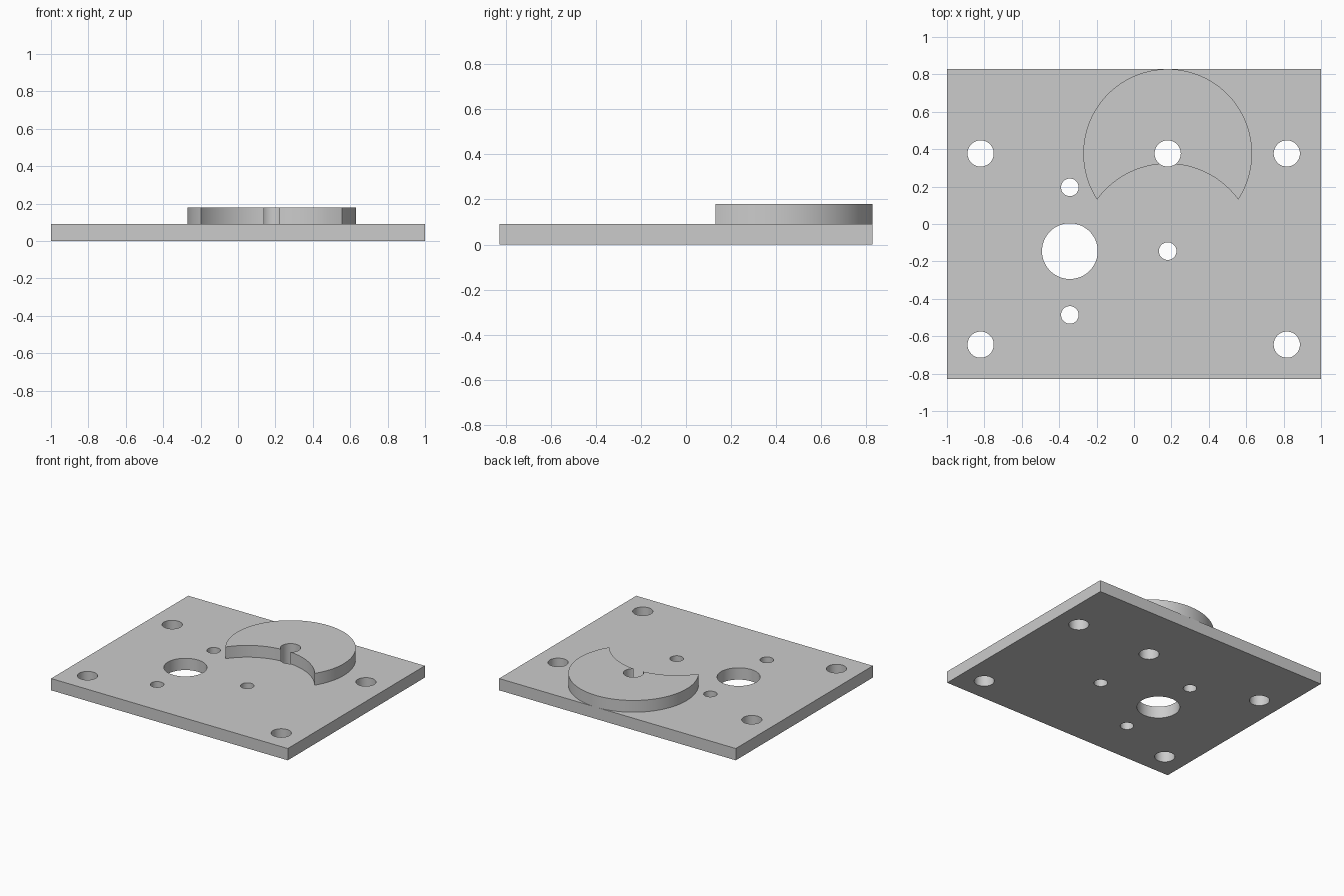
import bpy, bmesh
from math import radians
from mathutils import Matrix

default_cube = bpy.data.objects.get("Cube")
if default_cube:
    bpy.data.objects.remove(default_cube, do_unlink=True)

PLATE_TOP = 0.09
BOSS_TOP = 0.18
BOSS_X, BOSS_Y = 0.18, 0.377
ARC_Y = -0.145
BORE_X = -0.343

# One plain grey for the whole part
grey = bpy.data.materials.new("plain_grey")
grey.use_nodes = True
colour = (0.6, 0.6, 0.6, 1)
grey.diffuse_color = colour
grey.node_tree.nodes["Principled BSDF"].inputs["Base Color"].default_value = colour


def add_object(name, bm):
    mesh = bpy.data.meshes.new(name)
    bm.to_mesh(mesh)
    bm.free()
    mesh.materials.append(grey)
    obj = bpy.data.objects.new(name, mesh)
    bpy.context.collection.objects.link(obj)
    return obj


def cylinders(name, circles, bottom, top, sides=96):
    """Vertical cylinders given as (x, y, radius), all in one object."""
    bm = bmesh.new()
    for x, y, r in circles:
        bmesh.ops.create_cone(
            bm, cap_ends=True, segments=sides, radius1=r, radius2=r,
            depth=top - bottom,
            matrix=Matrix.Translation((x, y, (bottom + top) / 2)))
    return add_object(name, bm)


def cut(target, cutter):
    mod = target.modifiers.new("cut", 'BOOLEAN')
    mod.operation = 'DIFFERENCE'
    mod.solver = 'EXACT'
    mod.object = cutter
    bpy.ops.object.select_all(action='DESELECT')
    target.select_set(True)
    bpy.context.view_layer.objects.active = target
    bpy.ops.object.modifier_apply(modifier=mod.name)


# Base plate
bm = bmesh.new()
bmesh.ops.create_cube(bm, size=1)
bmesh.ops.scale(bm, vec=(2, 1.655, PLATE_TOP), verts=bm.verts)
bmesh.ops.translate(bm, vec=(0, 0, PLATE_TOP / 2), verts=bm.verts)
plate = add_object("base_plate", bm)

# Crescent boss, before cutting
boss = cylinders("crescent_boss", [(BOSS_X, BOSS_Y, 0.451)],
                 PLATE_TOP, BOSS_TOP, 192)

# Mounting holes, shaft hole, main bore and small screw holes
holes = [(x, y, 0.07) for x in (-0.82, 0.817) for y in (BOSS_Y, -0.645)]
holes += [(BOSS_X, BOSS_Y, 0.07), (BORE_X, ARC_Y, 0.149)]
holes += [(BORE_X, ARC_Y + dy, 0.047) for dy in (-0.341, 0.341)]
holes += [(BOSS_X, ARC_Y, 0.047)]
hole_cutter = cylinders("hole_cutter", holes, -0.1, 0.3)

# Round scoop that turns the disc into a crescent
scoop_cutter = cylinders("scoop_cutter", [(BOSS_X, ARC_Y, 0.467)],
                         0, 0.3, 192)

cut(plate, hole_cutter)
cut(boss, scoop_cutter)
cut(boss, hole_cutter)
for cutter in (hole_cutter, scoop_cutter):
    bpy.data.objects.remove(cutter, do_unlink=True)

# Smooth round walls, sharp rims
for obj in (plate, boss):
    bpy.ops.object.select_all(action='DESELECT')
    obj.select_set(True)
    bpy.context.view_layer.objects.active = obj
    bpy.ops.object.shade_smooth_by_angle(angle=radians(30))
